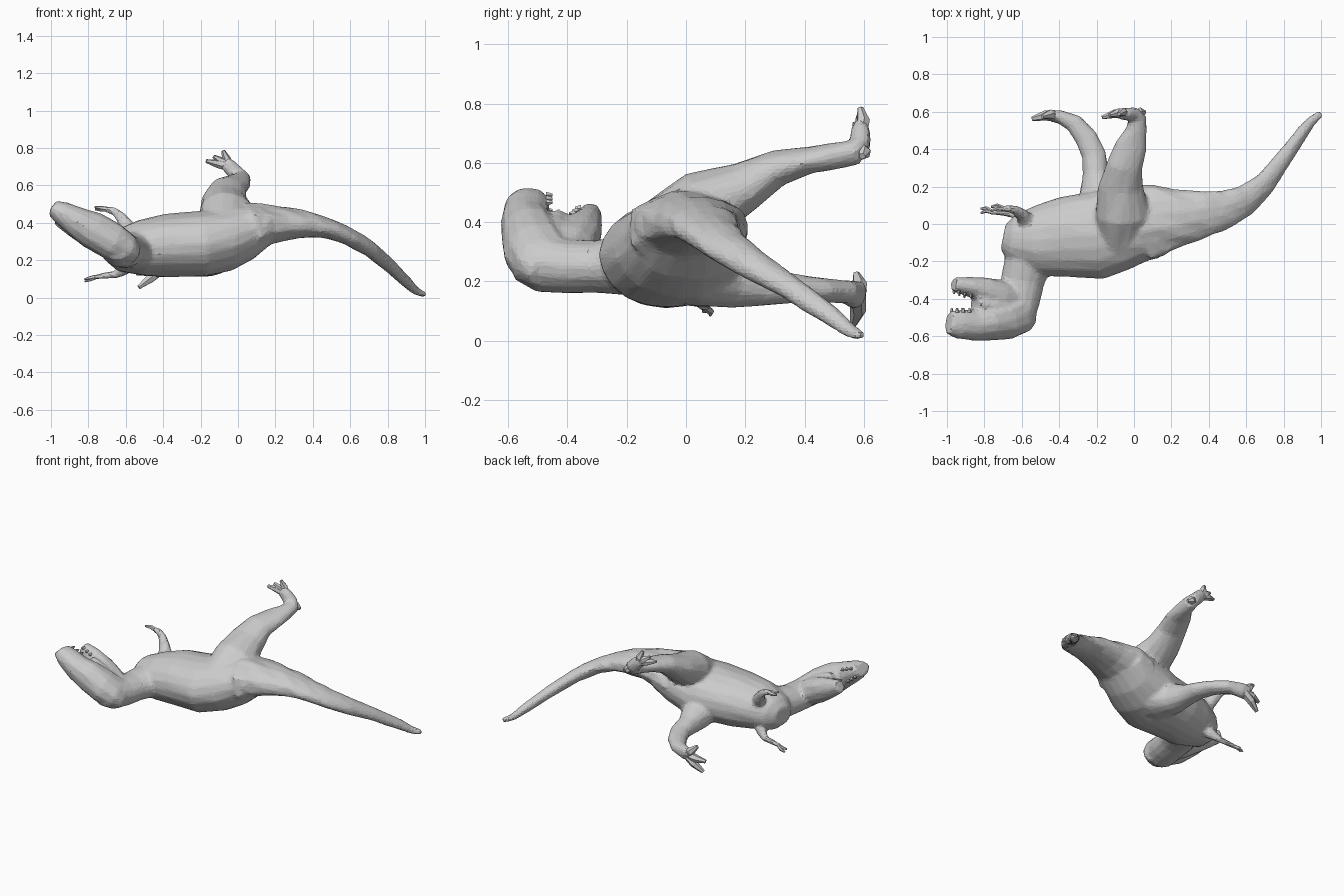
import bpy, bmesh, math, random
from mathutils import Vector
random.seed(4)


def loft(name, stations, ref, sides=14, rough=0.0):
    """Skin of elliptical rings along a path: x, y, z, half width along ref, other half width."""
    bm = bmesh.new()
    pts = [Vector(s[:3]) for s in stations]
    rings = []
    for i, s in enumerate(stations):
        t = (pts[min(i + 1, len(pts) - 1)] - pts[max(i - 1, 0)]).normalized()
        u = Vector(ref)
        u = (u - t * u.dot(t)).normalized()
        v = t.cross(u)
        ring = []
        for k in range(sides):
            a = 2 * math.pi * k / sides
            j = 1 + random.uniform(-rough, rough)
            ring.append(bm.verts.new(pts[i] + (u * s[3] * math.cos(a) + v * s[4] * math.sin(a)) * j))
        rings.append(ring)
    for r0, r1 in zip(rings, rings[1:]):
        for k in range(sides):
            n = (k + 1) % sides
            bm.faces.new((r0[k], r0[n], r1[n], r1[k]))
    bm.faces.new(rings[0][::-1])
    bm.faces.new(rings[-1])
    bmesh.ops.recalc_face_normals(bm, faces=bm.faces)
    me = bpy.data.meshes.new(name)
    bm.to_mesh(me)
    bm.free()
    ob = bpy.data.objects.new(name, me)
    bpy.context.collection.objects.link(ob)
    return ob


def merge(name, parts, voxel, keep):
    """Join parts and fuse them into one faceted skin."""
    bpy.ops.object.select_all(action='DESELECT')
    for p in parts:
        p.select_set(True)
    bpy.context.view_layer.objects.active = parts[0]
    bpy.ops.object.join()
    ob = bpy.context.object
    ob.name = name
    m = ob.modifiers.new("fuse", 'REMESH')
    m.mode = 'VOXEL'
    m.voxel_size = voxel
    m = ob.modifiers.new("soften", 'SMOOTH')
    m.factor, m.iterations = 0.5, 3
    m = ob.modifiers.new("facets", 'DECIMATE')
    m.ratio = keep
    return ob


def claw(name, start, end, r):
    """Tapering, slightly bent finger or toe."""
    a, b = Vector(start), Vector(end)
    mid = (a + b) / 2 + Vector((0, 0.01, 0))
    return loft(name, [(*a, r, r), (*mid, r * .9, r * .9), (*b, r * .4, r * .4)], (.3, 1, .2), 6)


# Trunk and curved tail
trunk = loft("trunk", [
    (-.70, -.07, .25, .07, .06), (-.65, -.08, .25, .13, .11), (-.52, -.09, .265, .19, .15),
    (-.38, -.07, .28, .215, .17), (-.2, -.06, .285, .238, .176), (-.08, -.025, .31, .228, .172),
    (.03, .0, .35, .205, .155), (.14, .02, .39, .19, .11)], (0, 1, 0), 20, .015)
tail = loft("tail", [
    (.06, .0, .37, .205, .14), (.14, .02, .392, .187, .11), (.25, .03, .395, .155, .09),
    (.33, .045, .393, .137, .078), (.4, .06, .387, .122, .066), (.46, .073, .375, .11, .058),
    (.5, .085, .363, .1, .053), (.56, .11, .34, .09, .051), (.6, .13, .321, .082, .048),
    (.65, .17, .294, .072, .046), (.7, .215, .263, .063, .043), (.75, .28, .222, .055, .04),
    (.8, .35, .18, .048, .037), (.85, .42, .132, .043, .034), (.9, .49, .085, .037, .03),
    (.95, .55, .036, .029, .022), (1.0, .592, .014, .02, .016)], (0, 1, 0), 14, .06)

# Neck bending back toward the head
neck = loft("neck", [
    (-.5, -.05, .26, .15, .12), (-.56, -.18, .255, .13, .105), (-.595, -.3, .25, .118, .09),
    (-.61, -.4, .25, .11, .092), (-.63, -.48, .26, .105, .1), (-.65, -.55, .285, .08, .085)], (1, 0, 0))

# Raised leg, hooked at the ankle
leg_a = loft("raised_leg", [
    (-.07, -.14, .37, .11, .08), (-.06, .05, .45, .15, .122), (-.07, .2, .522, .122, .085),
    (-.05, .31, .583, .1, .06), (-.015, .42, .61, .085, .045), (.012, .5, .622, .058, .046),
    (.018, .565, .635, .05, .045), (-.005, .588, .66, .045, .036), (-.045, .588, .7, .042, .034),
    (-.075, .585, .725, .035, .025)], (1, .2, 0), 14, .03)
# Leg nearest the ground, with a full thigh
leg_b = loft("lower_leg", [
    (-.13, -.1, .25, .15, .11), (-.16, .05, .225, .145, .115), (-.195, .17, .2, .1, .092),
    (-.205, .27, .182, .07, .067), (-.215, .37, .175, .066, .05), (-.255, .46, .17, .062, .042),
    (-.32, .54, .165, .05, .04), (-.4, .575, .155, .036, .05), (-.45, .578, .145, .025, .05)],
    (1, .2, 0), 14, .03)

# Small forelimbs
arm_a = loft("upper_arm", [
    (-.56, .0, .33, .05, .05), (-.6, .05, .39, .035, .04), (-.635, .075, .44, .026, .028),
    (-.67, .083, .466, .02, .022), (-.71, .083, .472, .018, .018)], (0, 1, 0), 8)
arm_b = loft("under_arm", [
    (-.57, .0, .2, .05, .05), (-.61, .035, .15, .032, .035), (-.65, .055, .125, .022, .024),
    (-.71, .06, .118, .018, .018), (-.77, .065, .11, .016, .016)], (0, 1, 0), 8)

# Skull, the open lower jaw and the flesh joining them
across = (0, 1, 0)
skull = loft("skull", [
    (-.56, -.45, .232, .085, .06), (-.61, -.475, .262, .115, .092), (-.68, -.507, .305, .112, .104),
    (-.78, -.53, .36, .096, .102), (-.86, -.54, .405, .083, .084), (-.94, -.535, .452, .077, .064),
    (-.99, -.525, .48, .064, .045)], across, 12, .04)
jaw = loft("lower_jaw", [
    (-.63, -.42, .26, .09, .085), (-.72, -.385, .31, .09, .088), (-.8, -.355, .35, .072, .082),
    (-.88, -.335, .39, .054, .066), (-.965, -.322, .43, .038, .042)], across, 10, .04)
mouth = loft("mouth_corner", [
    (-.64, -.45, .28, .08, .08), (-.76, -.435, .345, .07, .08), (-.85, -.43, .39, .06, .062)],
    across, 8, .05)

merge("body_skin", [trunk, tail, neck, leg_a, leg_b, arm_a, arm_b, skull, jaw, mouth], .013, .2)

# Short teeth along both jaws
side = Vector((.5, 0, .86))
for s in (-1, 1):
    for k in range(3):
        f = k / 2
        top = Vector((-.9 - .06 * f, -.472, .432 + .033 * f)) + side * s * (.04 - .01 * f)
        low = Vector((-.89 - .06 * f, -.375 + .02 * f, .398 + .027 * f)) + side * s * (.035 - .01 * f)
        for name, p, d in (("upper_tooth", top, .022), ("lower_tooth", low, -.02)):
            loft(name, [(*p, .012, .012), (*(p + Vector((0, d, 0))), .005, .005)], (1, 0, 0), 5)

# Toes
for tip in ((-.08, .588, .785), (-.17, .57, .73), (-.13, .582, .755)):
    claw("raised_toe", (-.045, .588, .7), tip, .026)
claw("raised_heel_claw", (.01, .585, .645), (.06, .595, .622), .028)
for tip in ((-.53, .565, .055), (-.545, .562, .13), (-.49, .575, .225)):
    claw("lower_toe", (-.41, .577, .15), tip, .03)

# Fingers
for dy, dz in ((-.012, .006), (.012, -.006)):
    claw("upper_finger", (-.7, .083, .472), (-.765, .08 + dy, .478 + dz), .014)
    claw("under_finger", (-.76, .065, .11), (-.82, .07 + dy, .092 + dz), .013)
